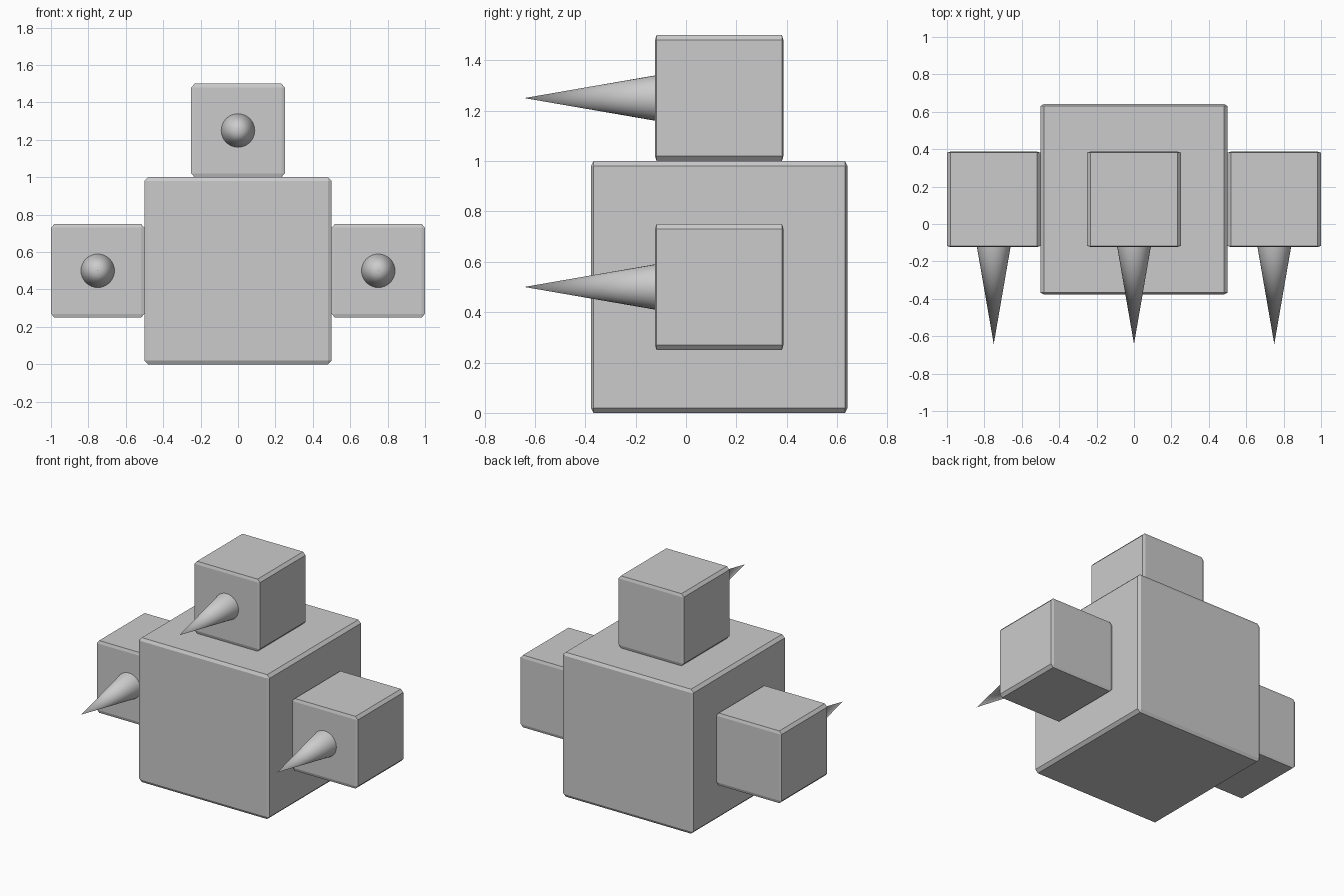
import bpy, bmesh
from math import radians
from mathutils import Matrix, Vector

if "Cube" in bpy.data.objects:
    bpy.data.objects.remove(bpy.data.objects["Cube"])

Y = 0.132  # depth centre shared by all blocks


def finish(name, bm):
    mesh = bpy.data.meshes.new(name)
    bmesh.ops.recalc_face_normals(bm, faces=bm.faces)
    bm.to_mesh(mesh)
    bm.free()
    obj = bpy.data.objects.new(name, mesh)
    bpy.context.collection.objects.link(obj)
    return obj


def block(name, centre, size, chamfer):
    # chamfer differs per axis: bevel by 1 in chamfer units, then scale
    bm = bmesh.new()
    bmesh.ops.create_cube(bm, size=1)
    bmesh.ops.scale(bm, vec=Vector([s / c for s, c in zip(size, chamfer)]), verts=bm.verts)
    bmesh.ops.bevel(bm, geom=bm.edges[:], offset=1, segments=1, affect='EDGES')
    bmesh.ops.scale(bm, vec=Vector(chamfer), verts=bm.verts)
    bmesh.ops.translate(bm, vec=Vector(centre), verts=bm.verts)
    return finish(name, bm)


def spike(name, x, z, base=-0.122, tip=-0.642, radius=0.09):
    # cone pointing towards the front
    bm = bmesh.new()
    bmesh.ops.create_cone(bm, cap_ends=True, segments=32, radius1=radius, radius2=0,
                          depth=base - tip,
                          matrix=Matrix.Translation((x, (base + tip) / 2, z))
                          @ Matrix.Rotation(radians(90), 4, 'X'))
    obj = finish(name, bm)
    for p in obj.data.polygons:
        p.use_smooth = len(p.vertices) == 3
    return obj


# Main body
block("body", (0, Y, 0.5), (1, 1.02, 1), (0.02, 0.011, 0.02))

# Small blocks, each with a forward spike
for part, x, z in (("left", -0.75, 0.5), ("right", 0.75, 0.5), ("top", 0, 1.25)):
    block(part + "_block", (x, Y, z), (0.5, 0.51, 0.5), (0.018, 0.006, 0.02))
    spike(part + "_spike", x, z)
